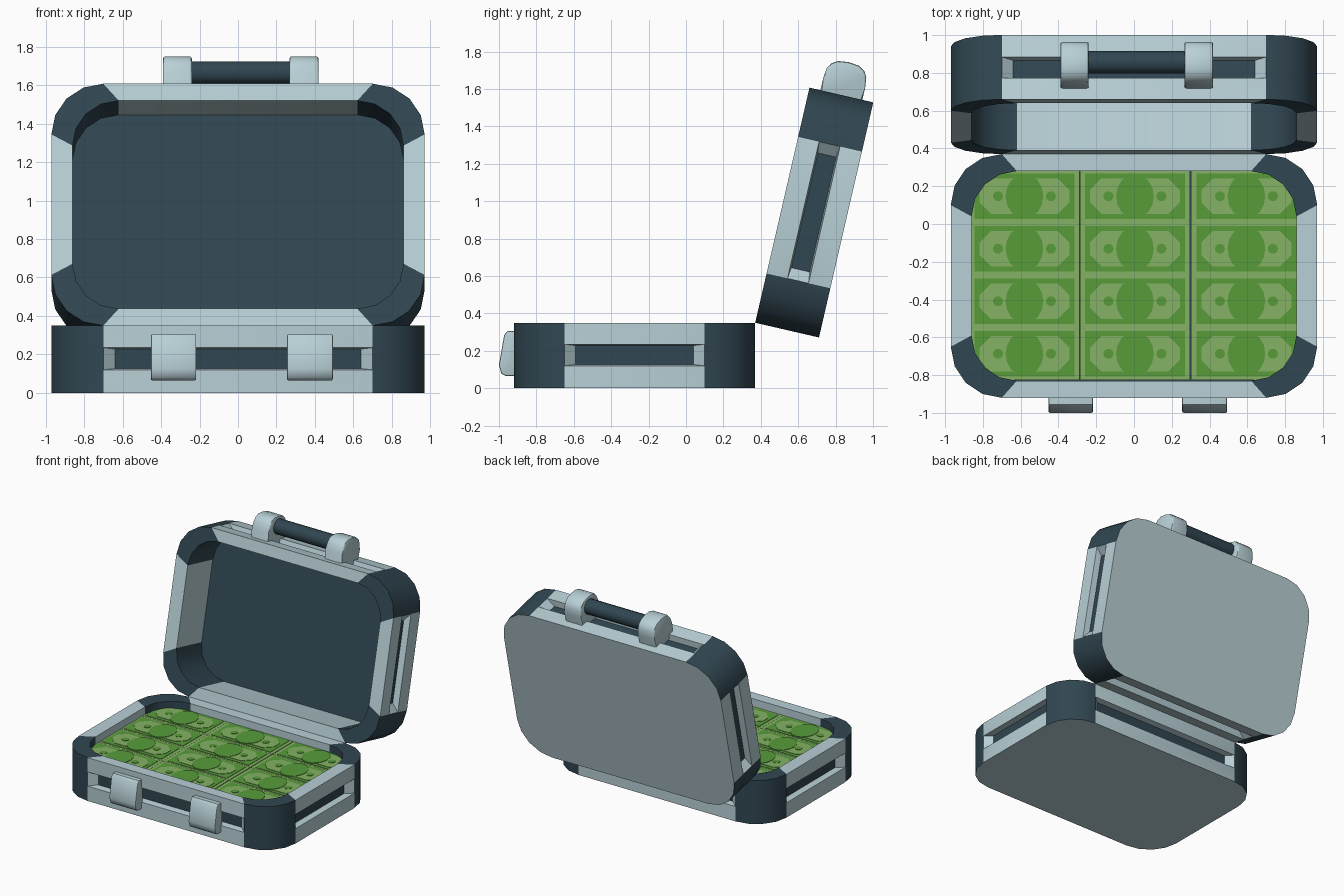
import bpy, bmesh, math
from mathutils import Matrix, Vector

if "Cube" in bpy.data.objects:
    bpy.data.objects.remove(bpy.data.objects["Cube"])


def material(name, rgb):
    m = bpy.data.materials.new(name)
    m.diffuse_color = (*rgb, 1)
    m.use_nodes = True
    m.node_tree.nodes["Principled BSDF"].inputs["Base Color"].default_value = m.diffuse_color
    return m


SILVER = material("pale_steel", (0.48, 0.63, 0.67))
DARK = material("dark_slate", (0.030, 0.061, 0.082))
GREEN = material("deep_green", (0.095, 0.335, 0.042))
LIME = material("light_green", (0.235, 0.45, 0.13))

HX, HY, H = 0.97, 0.645, 0.35      # half width, half depth and height of a shell
BASE = Matrix.Translation((0, -0.275, 0))
LID = (Matrix.Translation((0, 0.37, 0.35)) @ Matrix.Rotation(math.radians(77), 4, 'X')
       @ Matrix.Translation((0, HY, -H)))


def finish(name, bm, mats, matrix=Matrix(), angle=35):
    bmesh.ops.recalc_face_normals(bm, faces=bm.faces)
    me = bpy.data.meshes.new(name)
    bm.to_mesh(me)
    bm.free()
    for m in mats:
        me.materials.append(m)
    ob = bpy.data.objects.new(name, me)
    bpy.context.collection.objects.link(ob)
    ob.matrix_world = matrix
    bpy.ops.object.select_all(action='DESELECT')
    ob.select_set(True)
    bpy.context.view_layer.objects.active = ob
    bpy.ops.object.shade_smooth_by_angle(angle=math.radians(angle))
    return ob


def prism(bm, pts, vec, mat=0):
    """Solid made by sweeping a closed polygon along vec."""
    a = [bm.verts.new(p) for p in pts]
    b = [bm.verts.new(Vector(p) + Vector(vec)) for p in pts]
    faces = [bm.faces.new(a), bm.faces.new(b[::-1])]
    n = len(a)
    for i in range(n):
        faces.append(bm.faces.new((a[i], a[(i + 1) % n], b[(i + 1) % n], b[i])))
    for f in faces:
        f.material_index = mat


def rounded(hx, hy, r, seg=4):
    """Rounded rectangle; the last point of each corner starts a straight side."""
    out = []
    for q, (sx, sy) in enumerate(((1, 1), (-1, 1), (-1, -1), (1, -1))):
        for k in range(seg + 1):
            t = math.pi / 2 * (q + k / seg)
            out.append((sx * (hx - r) + r * math.cos(t), sy * (hy - r) + r * math.sin(t)))
    return out


# Case half: tray with dark corners and a recessed groove in each straight side
def shell(name, matrix):
    bm = bmesh.new()
    outer, inner = rounded(HX, HY, 0.27), rounded(0.86, 0.555, 0.24)
    levels = (0, 0.12, 0.235, H)
    rings = [[bm.verts.new((x, y, z)) for x, y in outer] for z in levels]
    rings += [[bm.verts.new((x, y, z)) for x, y in inner] for z in (H, 0.022)]
    n = len(outer)
    for i in range(n):
        j = (i + 1) % n
        straight = i % 5 == 4
        for k in range(5):
            quad = (rings[k][i], rings[k][j], rings[k + 1][j], rings[k + 1][i])
            if k == 1 and straight:
                along = (quad[1].co - quad[0].co).normalized()
                inward = Vector((-along.y, along.x, 0))
                moves = ((1, 1), (-1, 1), (-1, -1), (1, -1))
                deep = [bm.verts.new(v.co + along * 0.06 * s + inward * 0.05
                                     + Vector((0, 0, 0.007 * u)))
                        for v, (s, u) in zip(quad, moves)]
                for c in range(4):
                    d = (c + 1) % 4
                    bm.faces.new((quad[c], quad[d], deep[d], deep[c]))
                bm.faces.new(deep).material_index = 1
            else:
                bm.faces.new(quad).material_index = 0 if straight else 1
    bm.faces.new(rings[0])
    bm.faces.new(rings[-1]).material_index = 1
    return finish(name, bm, (SILVER, DARK), matrix, 30)


shell("case_base", BASE)
shell("case_lid", LID)


# Soft-edged block swept along x from a (y, z) profile
def block(name, profile, x0, x1, matrix=Matrix(), bevel=0.018):
    bm = bmesh.new()
    prism(bm, [(x0, y, z) for y, z in profile], (x1 - x0, 0, 0))
    caps = [e for e in bm.edges if abs(e.verts[0].co.x - e.verts[1].co.x) < 1e-6]
    bmesh.ops.bevel(bm, geom=caps, offset=bevel, segments=2, profile=0.5,
                    affect='EDGES', clamp_overlap=True)
    return finish(name, bm, (SILVER,), matrix, 40)


# Front latches
latch = [(-0.905, 0.305), (-0.955, 0.305), (-0.972, 0.285), (-1.0, 0.125),
         (-0.988, 0.08), (-0.965, 0.065), (-0.905, 0.065)]
block("latch_left", latch, -0.453, -0.217, bevel=0.008)
block("latch_right", latch, 0.255, 0.493, bevel=0.008)

# Handle brackets on the lid's top edge
arch = [(0.60, 0.06), (0.60, 0.29)]
for k in range(9):
    t = math.pi * k / 8
    c, s = math.cos(t), math.sin(t)
    arch.append((0.715 + 0.11 * abs(s) ** 0.75,
                 0.175 + 0.115 * math.copysign(abs(c) ** 0.75, c) if abs(c) > 1e-6 else 0.175))
block("handle_bracket_left", arch, -0.39, -0.24, LID, 0.012)
block("handle_bracket_right", arch, 0.267, 0.418, LID, 0.012)

# Handle grip
bm = bmesh.new()
prism(bm, [(-0.30, 0.745 + 0.06 * math.cos(math.tau * k / 16),
            0.172 + 0.06 * math.sin(math.tau * k / 16)) for k in range(16)], (0.64, 0, 0))
finish("handle_grip", bm, (DARK,), LID)


# One bundle of notes: light block with thin printed plates on top
def ring(cx, rx, ry, n):
    return [(cx + rx * math.cos(math.tau * k / n), ry * math.sin(math.tau * k / n))
            for k in range(n)]


def rect(hx, hy, cut=0):
    if not cut:
        return [(-hx, -hy), (hx, -hy), (hx, hy), (-hx, hy)]
    return [(-hx + cut, -hy), (hx - cut, -hy), (hx, -hy + cut), (hx, hy - cut),
            (hx - cut, hy), (-hx + cut, hy), (-hx, hy - cut), (-hx, -hy + cut)]


TOP = 0.29
bm = bmesh.new()
for pts, z0, z1, mat in ((rect(0.292, 0.138), 0.03, TOP, 0),
                         (rect(0.265, 0.121), TOP, TOP + 0.003, 1),
                         (rect(0.238, 0.093, 0.06), TOP + 0.003, TOP + 0.006, 0),
                         (ring(0, 0.10, 0.118, 16), TOP + 0.003, TOP + 0.009, 1),
                         (ring(-0.14, 0.027, 0.027, 10), TOP + 0.006, TOP + 0.009, 1),
                         (ring(0.14, 0.027, 0.027, 10), TOP + 0.006, TOP + 0.009, 1)):
    prism(bm, [(x, y, z0) for x, y in pts], (0, 0, z1 - z0), mat)
first = finish("note_bundle", bm, (LIME, GREEN))

# Three columns by four rows of bundles
spots = [(x, 0.147 - 0.278 * r) for x in (-0.58, 0.005, 0.595) for r in range(4)]
for k, (x, y) in enumerate(spots):
    ob = first if k == 0 else first.copy()
    if k:
        bpy.context.collection.objects.link(ob)
    ob.matrix_world = Matrix.Translation((x, y, 0))
